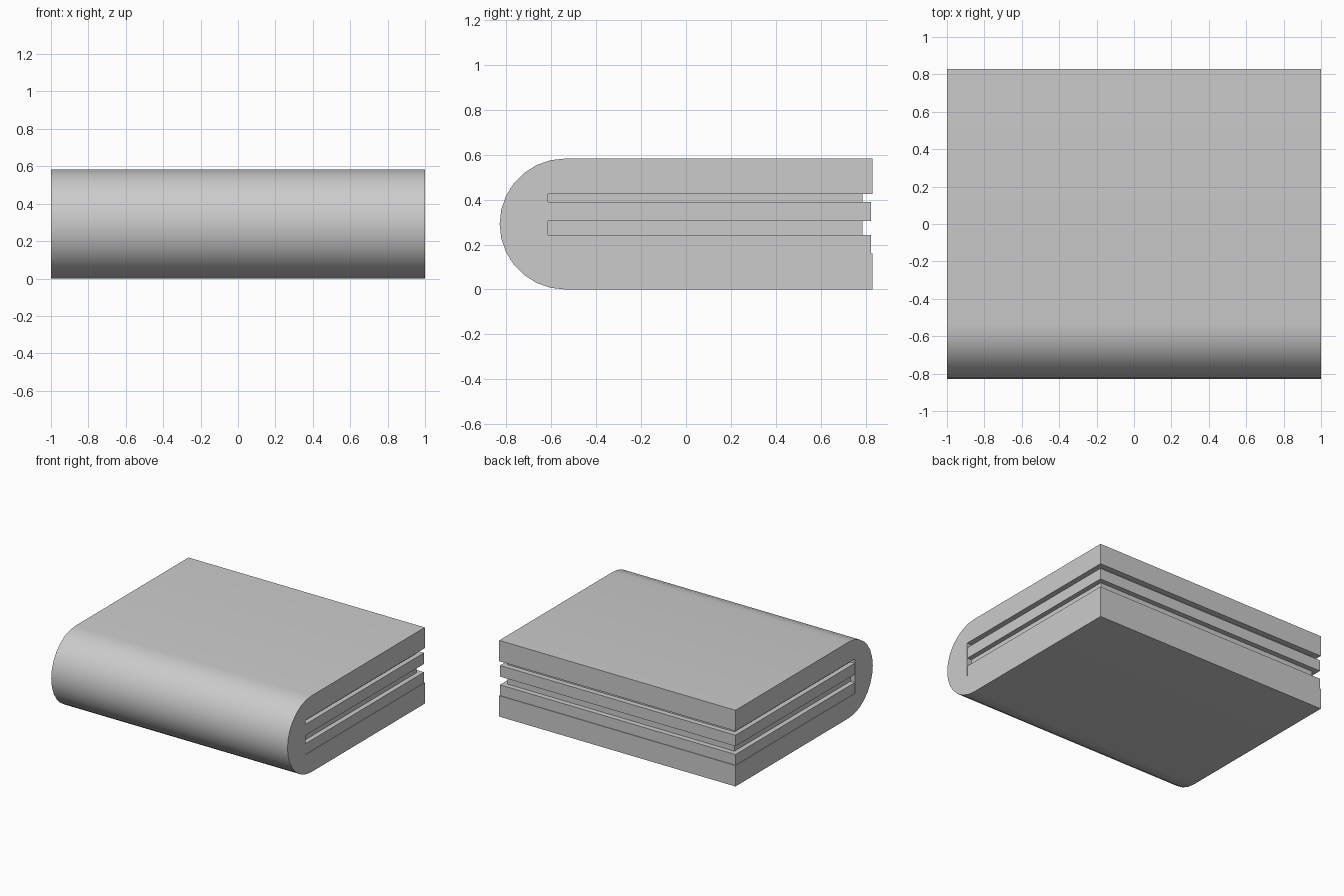
import bpy, bmesh, math

if "Cube" in bpy.data.objects:
    bpy.data.objects.remove(bpy.data.objects["Cube"])

H = 0.583          # overall height
R = H / 2          # spine radius
BACK = 0.83
INNER = -0.615     # inner wall of the spine


def extrude_profile(name, pts, half_x):
    """Extrude a (y, z) outline symmetrically along x."""
    bm = bmesh.new()
    face = bm.faces.new([bm.verts.new((-half_x, y, z)) for y, z in pts])
    res = bmesh.ops.extrude_face_region(bm, geom=[face])
    verts = [g for g in res["geom"] if isinstance(g, bmesh.types.BMVert)]
    bmesh.ops.translate(bm, verts=verts, vec=(2 * half_x, 0, 0))
    bmesh.ops.recalc_face_normals(bm, faces=bm.faces)
    me = bpy.data.meshes.new(name)
    bm.to_mesh(me)
    bm.free()
    ob = bpy.data.objects.new(name, me)
    bpy.context.collection.objects.link(ob)
    return ob


def slab(name, y0, y1, z0, z1, half_x):
    return extrude_profile(name, [(y0, z0), (y1, z0), (y1, z1), (y0, z1)], half_x)


# Wrap-around cover: rounded spine with a top and a bottom board
N = 14
arc = [(-BACK + R - R * math.sin(math.pi * i / N),
        R + R * math.cos(math.pi * i / N)) for i in range(N + 1)]
outline = arc + [(BACK, 0), (BACK, 0.16), (INNER, 0.16),
                 (INNER, 0.424), (BACK, 0.424), (BACK, H)]
cover = extrude_profile("cover", outline, 1.0)
bpy.context.view_layer.objects.active = cover
cover.select_set(True)
bpy.ops.object.shade_smooth_by_angle(angle=math.radians(30))

# Layers held inside the cover
slab("lower_layer", INNER, 0.825, 0.16, 0.242, 0.997)
slab("middle_layer", INNER, 0.825, 0.305, 0.39, 0.997)

# Recessed core seen at the bottom of the grooves
slab("lower_groove_core", INNER, 0.785, 0.242, 0.305, 0.96)
slab("upper_groove_core", INNER, 0.785, 0.39, 0.424, 0.96)
